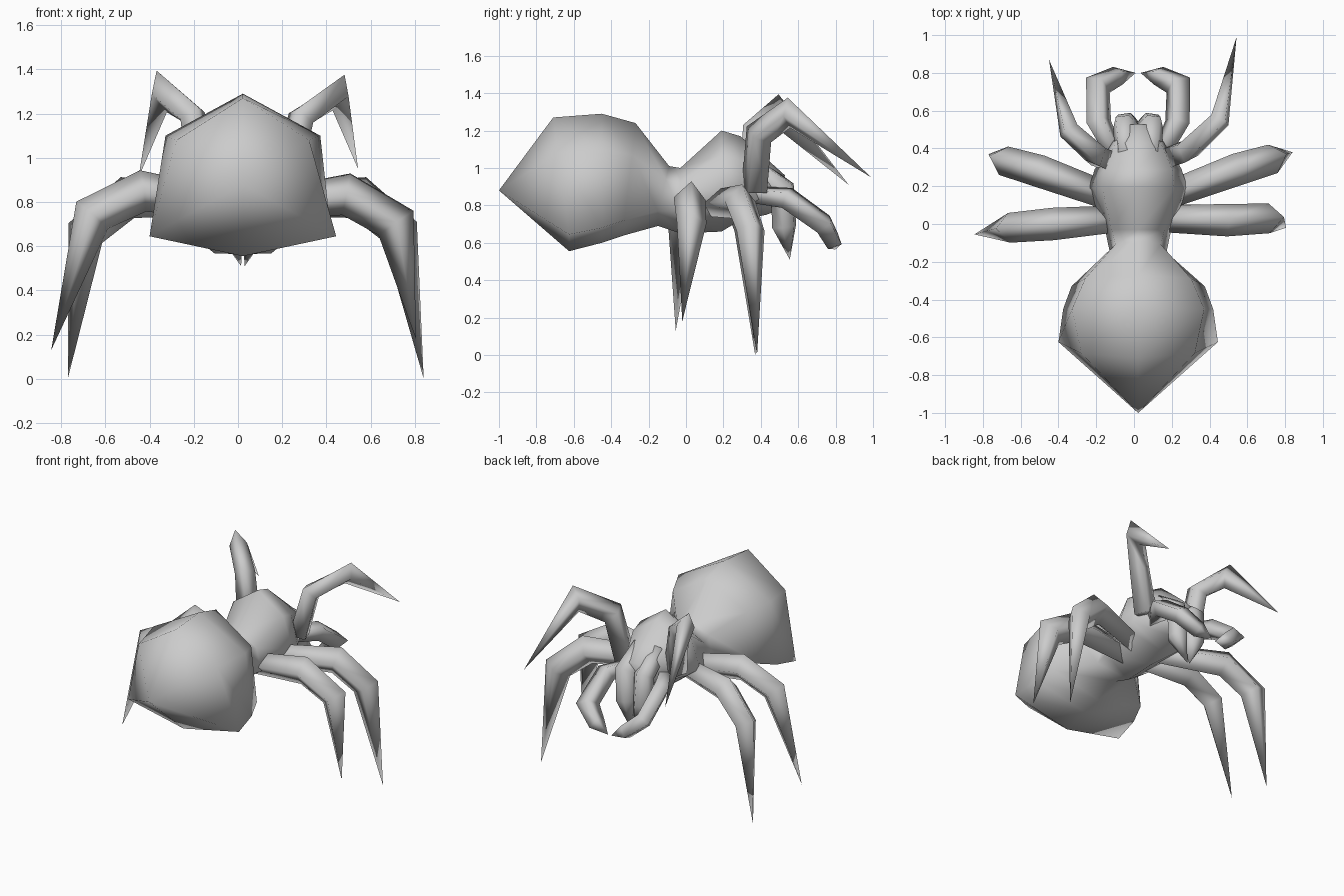
import bpy, bmesh, math
from mathutils import Vector

cube = bpy.data.objects.get("Cube")
if cube:
    bpy.data.objects.remove(cube)

GREY = (0.6, 0.6, 0.6, 1)
mat = bpy.data.materials.new("plain grey")
mat.use_nodes = True
mat.diffuse_color = GREY
mat.node_tree.nodes["Principled BSDF"].inputs["Base Color"].default_value = GREY

CENTRE = 0.022  # symmetry line of the body


def loft(name, rings):
    """Skin a list of vertex rings; one-point rings close an end to a tip."""
    bm = bmesh.new()
    loops = [[bm.verts.new(p) for p in ring] for ring in rings]
    for a, b in zip(loops, loops[1:]):
        n = max(len(a), len(b))
        for i in range(n):
            j = (i + 1) % n
            if len(a) == 1:
                bm.faces.new((a[0], b[j], b[i]))
            elif len(b) == 1:
                bm.faces.new((a[i], a[j], b[0]))
            else:
                bm.faces.new((a[i], a[j], b[j], b[i]))
    for end in (loops[0], loops[-1]):
        if len(end) > 2:
            bm.faces.new(end)
    bmesh.ops.recalc_face_normals(bm, faces=bm.faces)
    mesh = bpy.data.meshes.new(name)
    bm.to_mesh(mesh)
    bm.free()
    mesh.materials.append(mat)
    mesh.shade_smooth()
    obj = bpy.data.objects.new(name, mesh)
    bpy.context.collection.objects.link(obj)
    return obj


def limb(name, path, radii, sides=4):
    """Jointed limb with a ridge along its back and mitred bends; radius 0 makes a point."""
    pts = [Vector(p) for p in path]
    plane = (pts[-2] - pts[0]).cross(pts[-1] - pts[0]).normalized()
    rings = []
    for i, (p, r) in enumerate(zip(pts, radii)):
        if r == 0:
            rings.append([p])
            continue
        before = (p - pts[max(i - 1, 0)]).normalized()
        after = (pts[min(i + 1, len(pts) - 1)] - p).normalized()
        t = (before + after).normalized()
        side = (plane - t * plane.dot(t)).normalized()
        up = t.cross(side)
        mitre = 1 / max(after.dot(t), 0.6) ** 2
        ring = []
        for k in range(sides):
            a = math.tau * k / sides
            ring.append(p + up * (math.cos(a) * r * mitre) + side * (math.sin(a) * r))
        rings.append(ring)
    return loft(name, rings)


def mirrored(path):
    return [(2 * CENTRE - x, y, z) for x, y, z in path]


def body_ring(y_top, y_low, top, wide_up, z_up, wide_low, z_low, bottom):
    """Six-sided section: ridge, two shoulders, two lower corners, keel."""
    y_up = y_top * 0.7 + y_low * 0.3
    c = CENTRE
    return [(c, y_top, top), (c + wide_up, y_up, z_up), (c + wide_low, y_low, z_low),
            (c, y_low, bottom), (c - wide_low, y_low, z_low), (c - wide_up, y_up, z_up)]


# Body: abdomen, waist, thorax and head in one skin
sections = [
    (-0.71, -0.625, 1.27, 0.30, 1.08, 0.422, 0.645, 0.555),
    (-0.45, -0.45, 1.29, 0.35, 1.10, 0.397, 0.68, 0.60),
    (-0.27, -0.33, 1.24, 0.28, 1.07, 0.353, 0.72, 0.64),
    (-0.09, -0.15, 1.01, 0.12, 0.94, 0.15, 0.77, 0.69),
    (-0.03, -0.03, 1.00, 0.14, 0.92, 0.175, 0.77, 0.65),
    (0.19, 0.19, 1.20, 0.19, 1.07, 0.262, 0.86, 0.66),
    (0.29, 0.29, 1.17, 0.18, 1.04, 0.23, 0.84, 0.72),
    (0.43, 0.43, 1.05, 0.12, 0.99, 0.15, 0.83, 0.75),
    (0.53, 0.51, 0.96, 0.07, 0.94, 0.09, 0.84, 0.78),
]
loft("body", [[(CENTRE, -1.0, 0.88)]] + [body_ring(*s) for s in sections])

# Legs: each side has its own pose
legs = {
    "front_leg_left": [(0.21, 0.365, 0.88), (0.285, 0.39, 1.18), (0.455, 0.55, 1.295), (0.543, 0.99, 0.95)],
    "front_leg_right": [(-0.16, 0.345, 0.88), (-0.205, 0.37, 1.19), (-0.345, 0.495, 1.30), (-0.45, 0.87, 0.91)],
    "middle_leg_left": [(0.12, 0.13, 0.81), (0.55, 0.29, 0.82), (0.735, 0.345, 0.665), (0.84, 0.38, 0.0)],
    "middle_leg_right": [(-0.09, 0.13, 0.81), (-0.50, 0.28, 0.82), (-0.69, 0.335, 0.66), (-0.77, 0.37, 0.0)],
    "rear_leg_left": [(0.10, 0.03, 0.78), (0.49, 0.02, 0.835), (0.715, 0.03, 0.705), (0.805, -0.02, 0.18)],
    "rear_leg_right": [(-0.06, 0.03, 0.79), (-0.43, 0.0, 0.85), (-0.66, -0.02, 0.74), (-0.845, -0.055, 0.13)],
}
for name, path in legs.items():
    thin = name.startswith("front")
    limb(name, path, (0.075, 0.065, 0.056, 0) if thin else (0.07, 0.086, 0.079, 0))

# Feelers curving inward, and fangs pointing down
feeler = [(0.13, 0.34, 0.86), (0.23, 0.54, 0.84), (0.235, 0.735, 0.70), (0.13, 0.785, 0.61), (0.035, 0.80, 0.565)]
fang = [(0.085, 0.36, 1.0), (0.085, 0.515, 0.885), (0.085, 0.525, 0.69), (0.03, 0.555, 0.51)]
for side, shape in (("left", lambda p: p), ("right", mirrored)):
    limb("feeler_" + side, shape(feeler), (0.05, 0.063, 0.06, 0.054, 0))
    limb("fang_" + side, shape(fang), (0.06, 0.066, 0.068, 0), sides=6)
